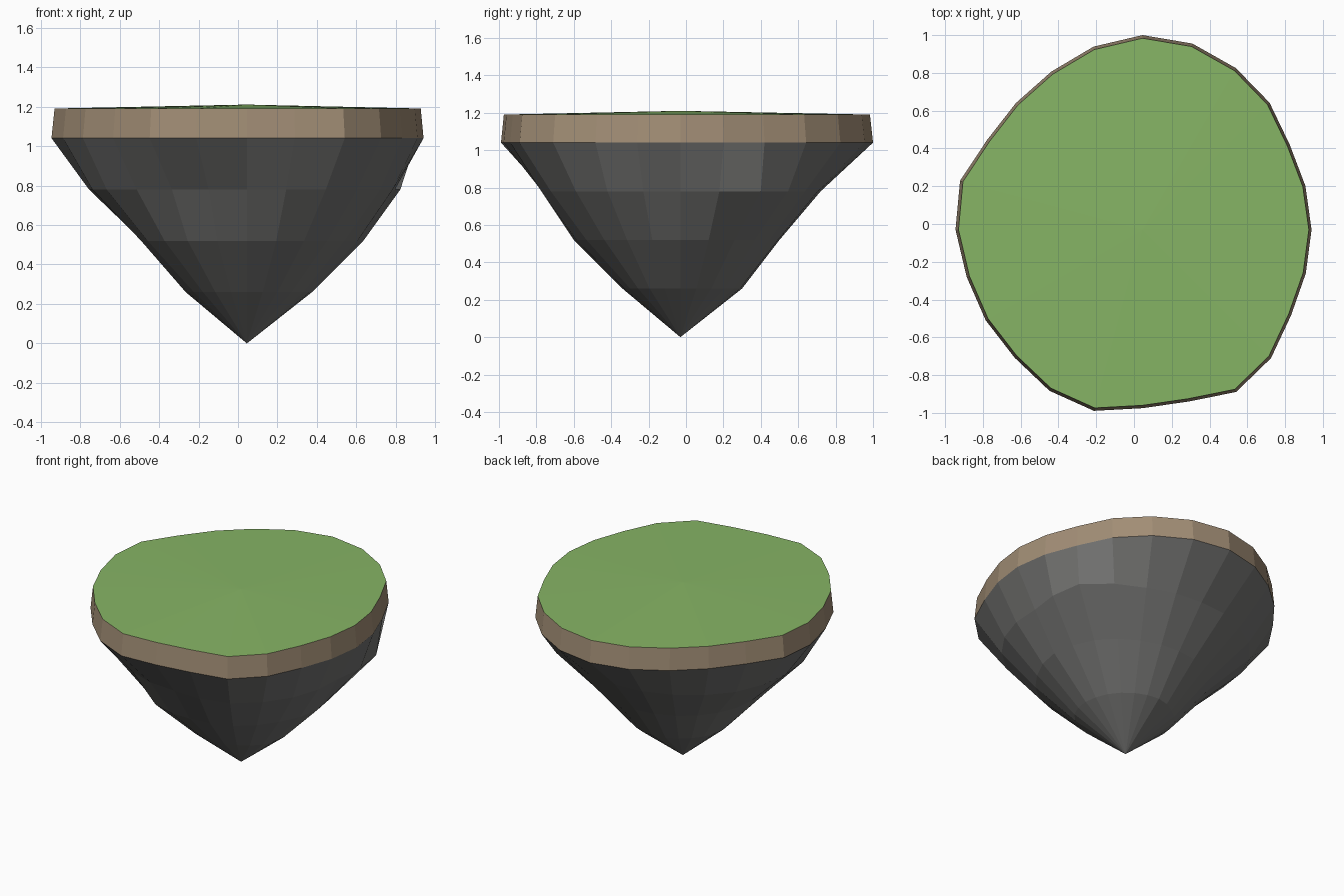
import bpy, bmesh, math

if "Cube" in bpy.data.objects:
    bpy.data.objects.remove(bpy.data.objects["Cube"])

N = 24
CX, CY = 0.045, -0.03   # axis of the island

# outline radius every 15 degrees, starting at +x
RIM = [0.895, 0.893, 0.90, 0.951, 0.988, 1.02, 1.03, 1.003, 0.966, 0.948, 0.95, 1.0,
       0.99, 0.964, 0.959, 0.958, 0.985, 0.993, 0.945, 0.942, 0.992, 0.962, 0.908, 0.895]

# rock radius every 30 degrees at each lower level
UPPER = [0.75, 0.86, 0.77, 0.75, 0.77, 0.80, 0.80, 0.82, 0.76, 0.74, 0.80, 0.78]
MIDDLE = [0.59, 0.58, 0.55, 0.53, 0.53, 0.53, 0.53, 0.58, 0.60, 0.57, 0.58, 0.57]
LOWER = [0.33, 0.33, 0.33, 0.33, 0.31, 0.31, 0.31, 0.31, 0.32, 0.31, 0.31, 0.33]


def refine(radii):
    """Double the number of samples by averaging neighbours."""
    out = []
    for i, r in enumerate(radii):
        out += [r, (r + radii[(i + 1) % len(radii)]) / 2]
    return out


def shell(name, color, rings, tip=None):
    """Skin (z, radii) rings listed bottom to top, or fan the first ring to a tip."""
    bm = bmesh.new()
    loops = []
    for z, radii in rings:
        loops.append([bm.verts.new((CX + r * math.cos(i * math.tau / N),
                                    CY + r * math.sin(i * math.tau / N), z))
                      for i, r in enumerate(radii)])
    for a, b in zip(loops, loops[1:]):
        for i in range(N):
            j = (i + 1) % N
            bm.faces.new((a[i], a[j], b[j], b[i]))
    if tip is not None:
        t = bm.verts.new((CX, CY, tip))
        for i in range(N):
            j = (i + 1) % N
            first, second = loops[0][i], loops[0][j]
            above = tip > rings[0][0]
            bm.faces.new((first, second, t) if above else (second, first, t))
    me = bpy.data.meshes.new(name)
    bm.to_mesh(me)
    bm.free()
    mat = bpy.data.materials.new(name + "_color")
    mat.diffuse_color = color
    mat.use_nodes = True
    mat.node_tree.nodes["Principled BSDF"].inputs["Base Color"].default_value = mat.diffuse_color
    me.materials.append(mat)
    ob = bpy.data.objects.new(name, me)
    bpy.context.collection.objects.link(ob)
    return ob


top_rim = [r * 0.984 for r in RIM]

# faceted rock underside tapering to a point
shell("rock_underside", (0.17, 0.17, 0.165, 1),
      [(0.26, refine(LOWER)), (0.52, refine(MIDDLE)), (0.78, refine(UPPER)), (1.04, RIM)],
      tip=0.0)

# soil band
shell("soil_band", (0.36, 0.27, 0.18, 1), [(1.04, RIM), (1.19, top_rim)])

# slightly domed grass
shell("grass_top", (0.24, 0.46, 0.13, 1), [(1.19, top_rim)], tip=1.21)
